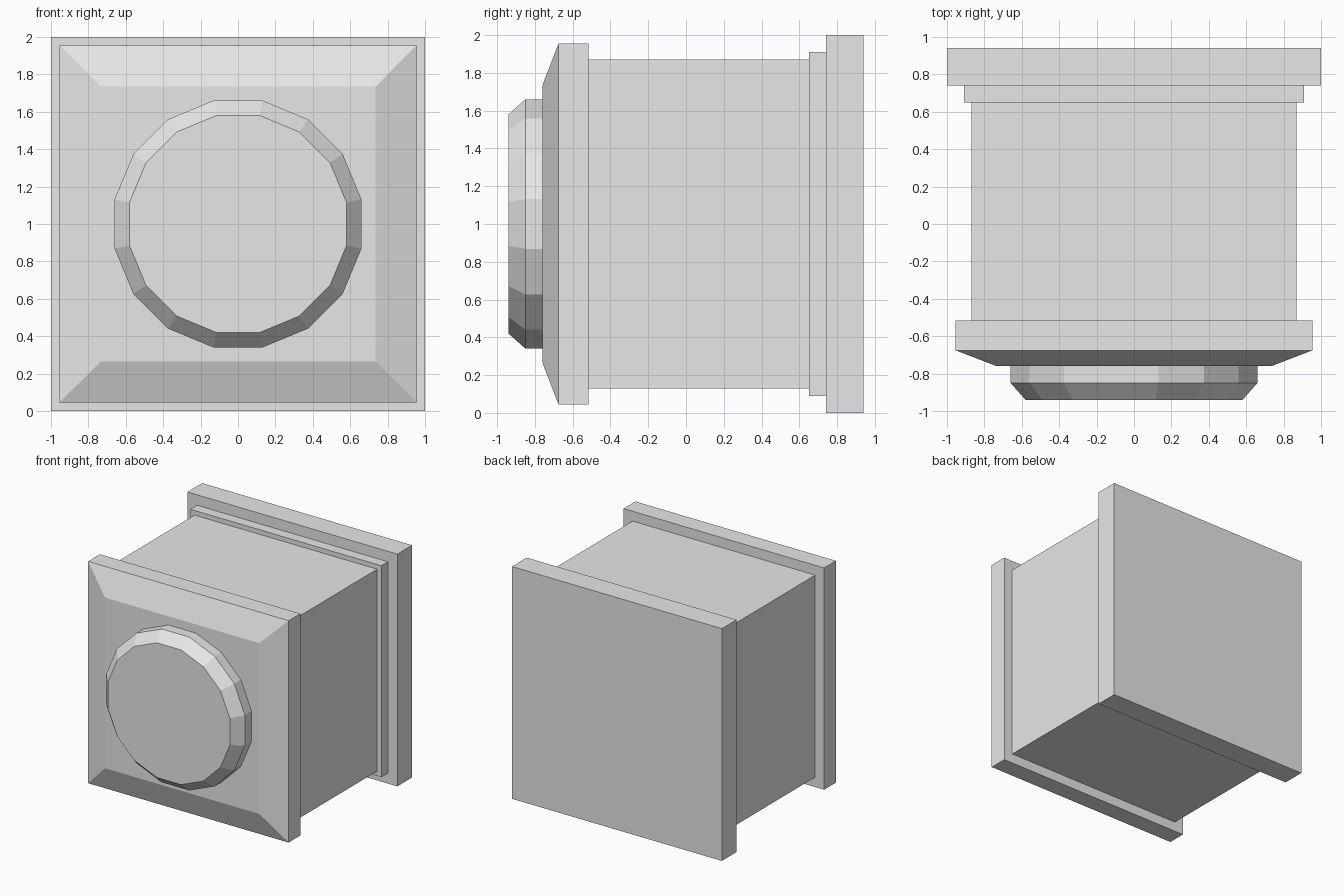
import bpy, bmesh, math

if "Cube" in bpy.data.objects:
    bpy.data.objects.remove(bpy.data.objects["Cube"])

grey = bpy.data.materials.new("light grey")
grey.diffuse_color = (0.8, 0.8, 0.8, 1)
grey.use_nodes = True
grey.node_tree.nodes["Principled BSDF"].inputs["Base Color"].default_value = grey.diffuse_color


def loft(name, sides, profile):
    """Closed solid along y from (y, half width across flats) pairs, centred on z = 1."""
    bm = bmesh.new()
    rings = []
    for y, half in profile:
        r = half / math.cos(math.pi / sides)
        angles = [2 * math.pi * (i + 0.5) / sides for i in range(sides)]
        rings.append([bm.verts.new((r * math.cos(a), y, 1 + r * math.sin(a))) for a in angles])
    for a, b in zip(rings, rings[1:]):
        for i in range(sides):
            j = (i + 1) % sides
            bm.faces.new((a[i], a[j], b[j], b[i]))
    bm.faces.new(rings[0])
    bm.faces.new(rings[-1])
    bmesh.ops.recalc_face_normals(bm, faces=bm.faces)
    mesh = bpy.data.meshes.new(name)
    bm.to_mesh(mesh)
    bm.free()
    mesh.materials.append(grey)
    obj = bpy.data.objects.new(name, mesh)
    bpy.context.collection.objects.link(obj)
    return obj


# Square housing, back to front
loft("back_plate", 4, [(0.94, 1.0), (0.74, 1.0)])
loft("back_collar", 4, [(0.74, 0.91), (0.65, 0.91)])
loft("body", 4, [(0.65, 0.87), (-0.515, 0.87)])
loft("front_plate", 4, [(-0.515, 0.955), (-0.675, 0.955), (-0.76, 0.735)])

# Sixteen-sided button with chamfered rim and inset centre face
loft("button", 16, [(-0.76, 0.66), (-0.85, 0.66), (-0.94, 0.58), (-0.94, 0.505)])
